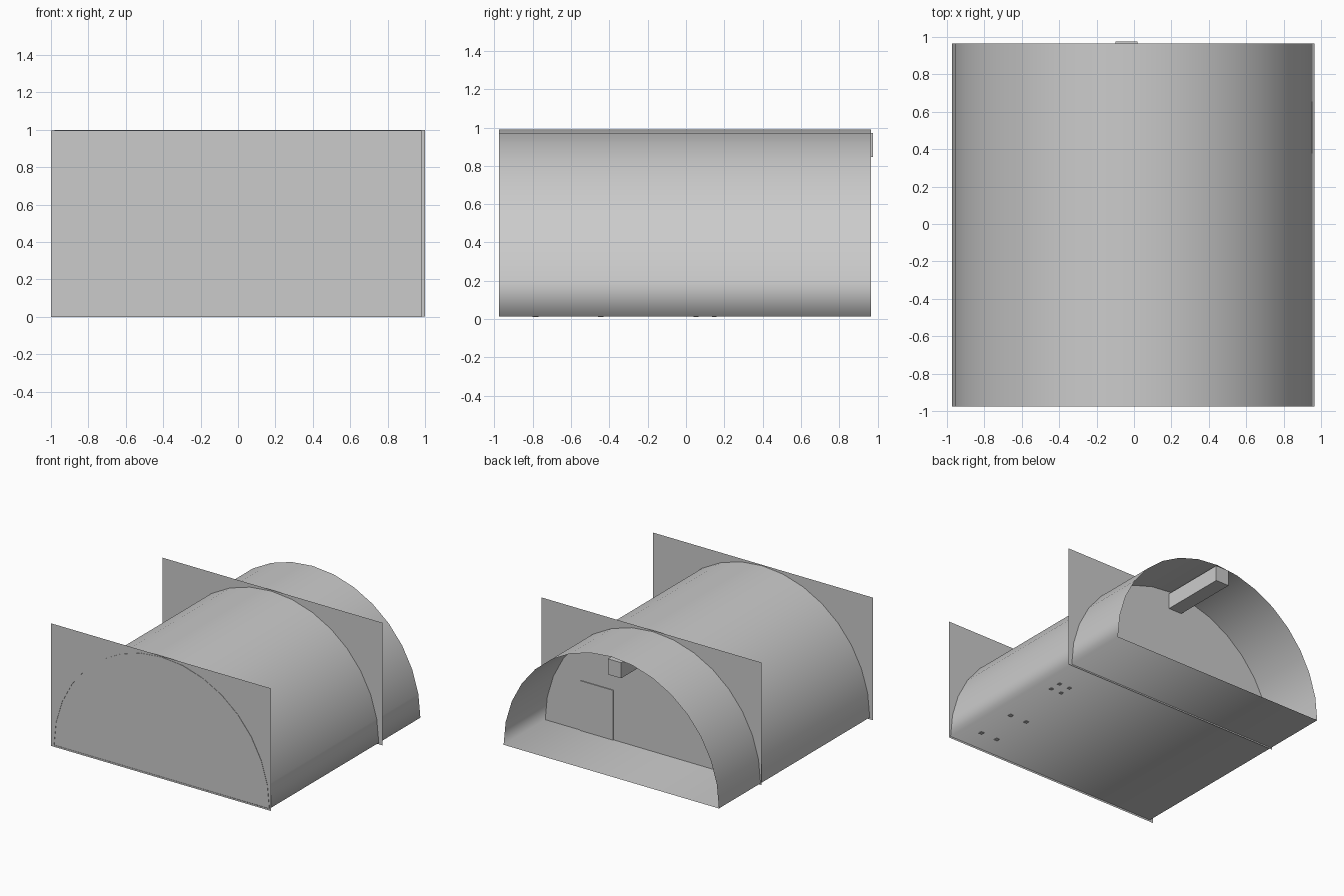
import bpy, bmesh, math

if "Cube" in bpy.data.objects:
    bpy.data.objects.remove(bpy.data.objects["Cube"])


def make(name, verts, faces, smooth=False):
    mesh = bpy.data.meshes.new(name)
    mesh.from_pydata(verts, [], faces)
    mesh.polygons.foreach_set("use_smooth", [smooth] * len(faces))
    obj = bpy.data.objects.new(name, mesh)
    bpy.context.collection.objects.link(obj)
    return obj


def box(name, x0, x1, y0, y1, z0, z1):
    verts = [(x, y, z) for z in (z0, z1) for y in (y0, y1) for x in (x0, x1)]
    return make(name, verts, [(0, 2, 3, 1), (4, 5, 7, 6), (0, 1, 5, 4),
                              (1, 3, 7, 5), (3, 2, 6, 7), (2, 0, 4, 6)])


def wall(name, x0, x1, y, z0, z1):
    return make(name, [(x0, y, z0), (x1, y, z0), (x1, y, z1), (x0, y, z1)],
                [(0, 1, 2, 3)])


# Arched shell: half-round roof and flat floor, open at both ends
SEG, RX, RZ, CX, Z0 = 16, 0.969, 0.975, -0.003, 0.015
FRONT, BACK = -0.977, 0.965
profile = [(CX + RX * math.cos(math.pi * i / SEG),
            Z0 + RZ * math.sin(math.pi * i / SEG)) for i in range(SEG + 1)]
profile.append((-0.78, Z0))
n = len(profile)
verts = [(x, y, z) for y in (FRONT, BACK) for x, z in profile]
faces = [(i, (i + 1) % n, n + (i + 1) % n, n + i) for i in range(n)]
shell = make("arched_shell", verts, faces, smooth=True)
shell.data.polygons[SEG].use_smooth = False  # narrow floor strip

# Square walls closing the front and dividing off the open porch
wall("front_wall", -1.0, 0.98, -0.974, 0.0, 0.997)
wall("dividing_wall", -0.98, 1.0, 0.43, 0.003, 1.0)

# Door in the dividing wall
box("door", 0.35, 0.647, 0.425, 0.437, 0.015, 0.42)

# Duct under the porch roof
box("roof_duct", -0.10, 0.02, 0.42, 0.977, 0.845, 0.972)


# Furniture inside, its feet just reaching through the floor
def table(name, x0, x1, y0, y1, top, leg):
    box(name + "_top", x0, x1, y0, y1, top - 0.015, top)
    for x in (x0, x1 - leg):
        for y in (y0, y1 - leg):
            box(name + "_leg", x, x + leg, y, y + leg, 0.012, top - 0.015)


table("table", 0.66, 0.84, -0.80, -0.43, 0.17, 0.03)
table("stool", 0.74, 0.86, 0.04, 0.16, 0.10, 0.025)
